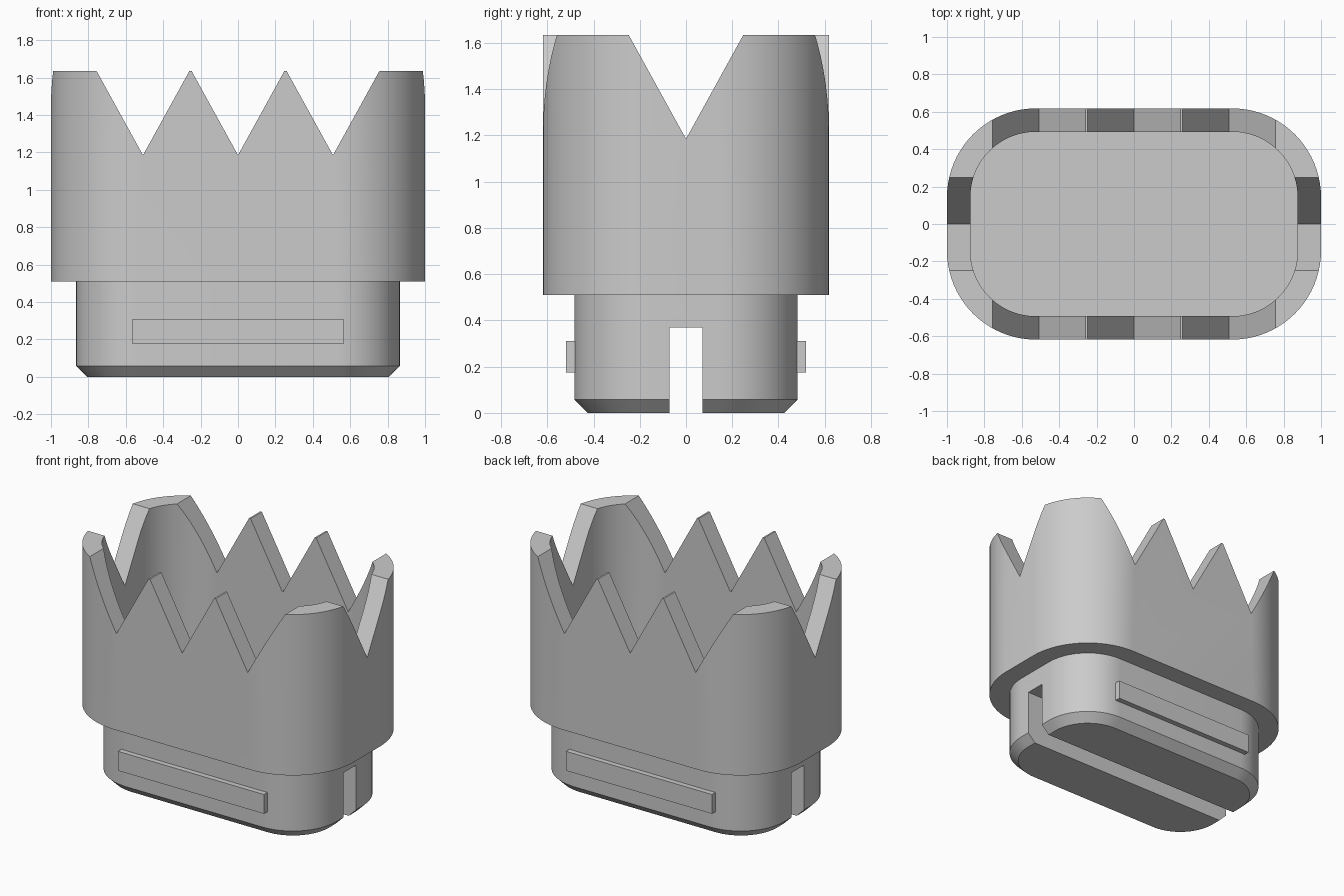
import bpy, bmesh, math
from mathutils import Vector

cube = bpy.data.objects.get("Cube")
if cube:
    bpy.data.objects.remove(cube, do_unlink=True)

grey = bpy.data.materials.new("light_grey")
grey.use_nodes = True
grey.diffuse_color = (0.6, 0.6, 0.6, 1)
grey.node_tree.nodes["Principled BSDF"].inputs["Base Color"].default_value = (0.6, 0.6, 0.6, 1)

CX, CY = 0.525, 0.143      # corner arc centres, shared by every outline
TOP, NOTCH, FLOOR = 1.635, 1.185, 0.635
SEG = 20


def finish(name, bm):
    bmesh.ops.recalc_face_normals(bm, faces=bm.faces[:])
    mesh = bpy.data.meshes.new(name)
    bm.to_mesh(mesh)
    bm.free()
    mesh.materials.append(grey)
    obj = bpy.data.objects.new(name, mesh)
    bpy.context.collection.objects.link(obj)
    return obj


def outline(radius):
    """Rounded rectangle around the shared corner centres."""
    pts = []
    for q, (sx, sy) in enumerate([(1, 1), (-1, 1), (-1, -1), (1, -1)]):
        for i in range(SEG + 1):
            a = (q + i / SEG) * math.pi / 2
            pts.append((sx * CX + radius * math.cos(a), sy * CY + radius * math.sin(a)))
    return pts


def loft(name, profile):
    """Stack rounded outlines given as (radius, height) and cap both ends."""
    bm = bmesh.new()
    rings = [[bm.verts.new((x, y, z)) for x, y in outline(r)] for r, z in profile]
    for a, b in zip(rings, rings[1:]):
        for i in range(len(a)):
            j = (i + 1) % len(a)
            bm.faces.new((a[i], a[j], b[j], b[i]))
    bm.faces.new(rings[0])
    bm.faces.new(rings[-1])
    return finish(name, bm)


def prism(name, points, direction):
    """Extrude a polygon along a direction."""
    bm = bmesh.new()
    face = bm.faces.new([bm.verts.new(p) for p in points])
    new = bmesh.ops.extrude_face_region(bm, geom=[face])["geom"]
    bmesh.ops.translate(bm, vec=Vector(direction),
                        verts=[v for v in new if isinstance(v, bmesh.types.BMVert)])
    return finish(name, bm)


def box(name, lo, hi):
    (x0, y0, z0), (x1, y1, z1) = lo, hi
    return prism(name, [(x0, y0, z0), (x1, y0, z0), (x1, y1, z0), (x0, y1, z0)], (0, 0, z1 - z0))


# Stepped plug and hollow cup wall as one solid
body = loft("crown_cup", [(0.282, 0), (0.34, 0.058), (0.34, 0.51), (0.475, 0.51),
                          (0.475, TOP), (0.35, TOP), (0.35, FLOOR)])

# V notches across the long sides and the ends, plus the slot under the plug
rise = 0.1
half = 0.248 * (TOP + rise - NOTCH) / (TOP - NOTCH)
cutters = []
for x in (-0.508, 0, 0.508):
    cutters.append(prism("long_side_notch", [(x, -1, NOTCH), (x + half, -1, TOP + rise),
                                             (x - half, -1, TOP + rise)], (0, 2, 0)))
cutters.append(prism("end_notch", [(-1.5, 0, NOTCH), (-1.5, half, TOP + rise),
                                   (-1.5, -half, TOP + rise)], (3, 0, 0)))
cutters.append(box("plug_slot", (-1.5, -0.071, -0.2), (1.5, 0.071, 0.37)))

for cutter in cutters:
    cutter.hide_render = True
    mod = body.modifiers.new(cutter.name, 'BOOLEAN')
    mod.operation = 'DIFFERENCE'
    mod.solver = 'EXACT'
    mod.object = cutter

# Bake the cuts and drop the cutters
bpy.context.view_layer.update()
baked = bpy.data.meshes.new_from_object(body.evaluated_get(bpy.context.evaluated_depsgraph_get()))
body.modifiers.clear()
body.data = baked
for cutter in cutters:
    bpy.data.objects.remove(cutter, do_unlink=True)

# Snap ribs on the front and back of the plug
for name, s in (("front_rib", -1), ("back_rib", 1)):
    box(name, (-0.565, min(s * 0.45, s * 0.52), 0.175), (0.565, max(s * 0.45, s * 0.52), 0.31))

# Smooth the rounded corners, keep hard edges
bpy.ops.object.select_all(action='DESELECT')
body.select_set(True)
bpy.context.view_layer.objects.active = body
bpy.ops.object.shade_smooth_by_angle(angle=math.radians(25))
